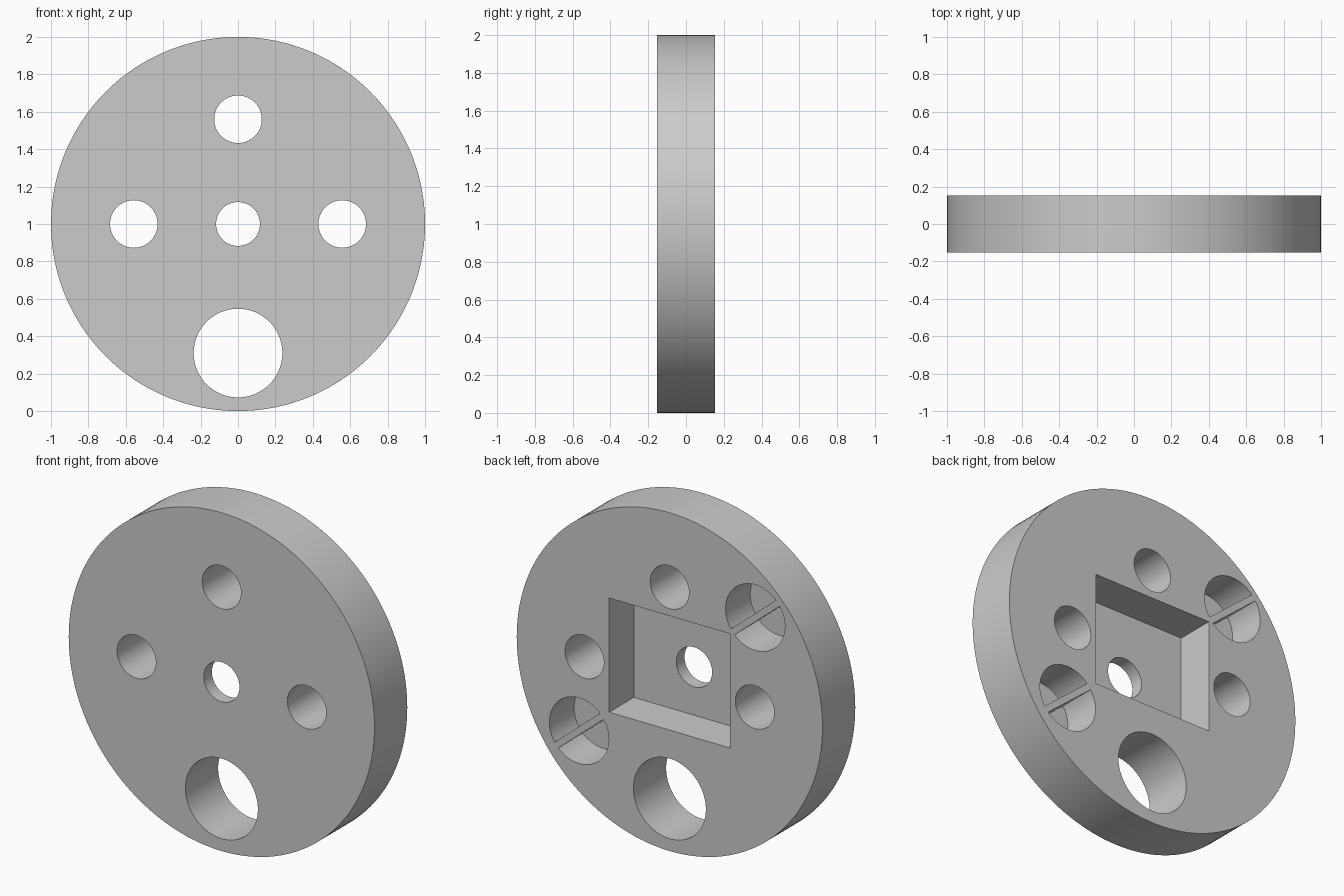
import bpy, bmesh, math
from mathutils import Vector

cube = bpy.data.objects.get("Cube")
if cube:
    bpy.data.objects.remove(cube, do_unlink=True)

HALF = 0.153            # half the plate thickness
FLOOR = HALF - 0.23     # level of the pocket floors
OUT = HALF + 0.1        # cutters reach past the faces

grey = bpy.data.materials.new("plain grey")
grey.use_nodes = True
grey.diffuse_color = (0.6, 0.6, 0.6, 1)
grey.node_tree.nodes["Principled BSDF"].inputs["Base Color"].default_value = (0.6, 0.6, 0.6, 1)


def arc(x, z, r, start=0.0, end=2 * math.pi, n=96):
    """Points along an arc in the xz plane; a full circle skips its last point."""
    full = end - start > 6.28
    count = n if full else n + 1
    return [(x + r * math.cos(start + (end - start) * i / n),
             z + r * math.sin(start + (end - start) * i / n)) for i in range(count)]


def prism(name, outline, y0, y1):
    """Extrude an xz outline from y0 to y1."""
    bm = bmesh.new()
    face = bm.faces.new([bm.verts.new((x, y0, z)) for x, z in outline])
    new = bmesh.ops.extrude_face_region(bm, geom=[face])["geom"]
    verts = [v for v in new if isinstance(v, bmesh.types.BMVert)]
    bmesh.ops.translate(bm, verts=verts, vec=Vector((0, y1 - y0, 0)))
    bmesh.ops.recalc_face_normals(bm, faces=bm.faces)
    mesh = bpy.data.meshes.new(name)
    bm.to_mesh(mesh)
    bm.free()
    mesh.materials.append(grey)
    obj = bpy.data.objects.new(name, mesh)
    bpy.context.collection.objects.link(obj)
    return obj


# Round plate
plate = prism("round_plate", arc(0, 1, 1, n=160), -HALF, HALF)
cutters = []

# Square pocket in the back
cutters.append(prism("pocket_cutter",
                     [(-0.395, 0.715), (0.395, 0.715), (0.395, 1.39), (-0.395, 1.39)], FLOOR, OUT))

# Through holes: centre, top, sides and large bottom one
for x, z, r in ((0, 1, 0.117), (0, 1.56, 0.127), (-0.557, 1, 0.127),
                (0.557, 1, 0.127), (0, 0.31, 0.237)):
    cutters.append(prism("hole_cutter", arc(x, z, r), -OUT, OUT))

# Blind round recesses, each split by a thin bar left standing
bar_half, recess_r = 0.019, 0.194
tilt = math.radians(140)
trim = math.asin(bar_half / recess_r)
for x, z in ((-0.56, 1.53), (0.592, 0.553)):
    for side in (0, math.pi):
        outline = arc(x, z, recess_r, tilt + side + trim, tilt + side + math.pi - trim, 48)
        cutters.append(prism("recess_cutter", outline, FLOOR, OUT))

# Cut everything out of the plate
for cutter in cutters:
    mod = plate.modifiers.new("cut", 'BOOLEAN')
    mod.operation = 'DIFFERENCE'
    mod.solver = 'EXACT'
    mod.object = cutter
    cutter.hide_render = True
bpy.context.view_layer.update()
cut_mesh = bpy.data.meshes.new_from_object(
    plate.evaluated_get(bpy.context.evaluated_depsgraph_get()))
plate.modifiers.clear()
plate.data = cut_mesh
for cutter in cutters:
    bpy.data.objects.remove(cutter, do_unlink=True)
plate.data.materials.clear()
plate.data.materials.append(grey)
for poly in plate.data.polygons:
    poly.material_index = 0

# Smooth walls, crisp edges
bpy.ops.object.select_all(action='DESELECT')
plate.select_set(True)
bpy.context.view_layer.objects.active = plate
bpy.ops.object.shade_smooth_by_angle(angle=math.radians(30))
